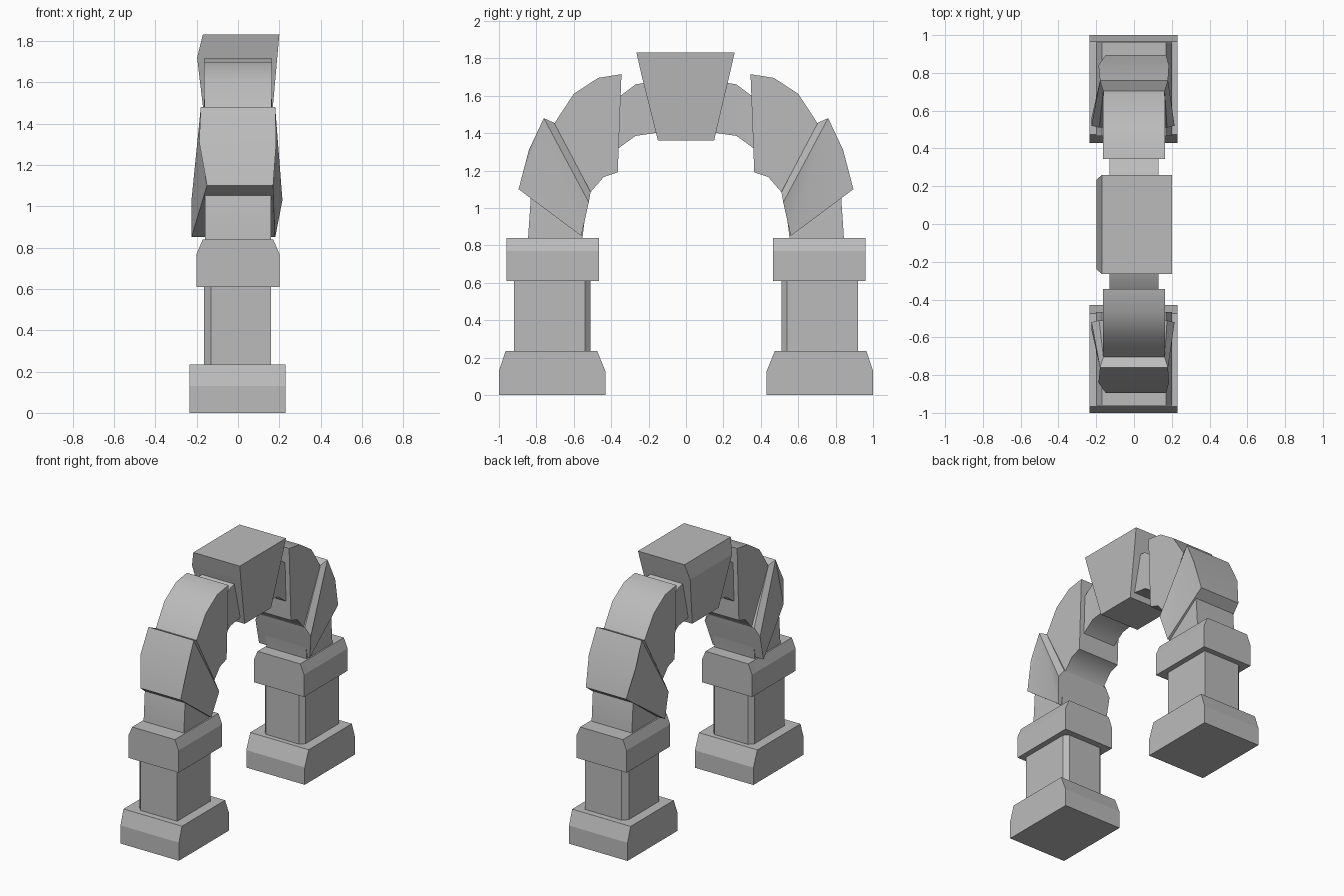
import bpy, bmesh
from math import radians

if "Cube" in bpy.data.objects:
    bpy.data.objects.remove(bpy.data.objects["Cube"])

# dark grey stone
stone = bpy.data.materials.new("stone")
stone.diffuse_color = (.5, .5, .5, 1)
stone.use_nodes = True
stone.node_tree.nodes["Principled BSDF"].inputs["Base Color"].default_value = stone.diffuse_color


def solid(name, loop_a, loop_b, caps=None, smooth=False):
    """Closed solid between two matching 3D loops."""
    bm = bmesh.new()
    a = [bm.verts.new(p) for p in loop_a]
    b = [bm.verts.new(p) for p in loop_b]
    n = len(a)
    for i in range(n):
        j = (i + 1) % n
        bm.faces.new((a[i], a[j], b[j], b[i]))
    for cap in caps or [range(n)]:
        bm.faces.new([a[i] for i in cap])
        bm.faces.new([b[i] for i in reversed(list(cap))])
    bmesh.ops.recalc_face_normals(bm, faces=bm.faces)
    for f in bm.faces:
        f.smooth = smooth
    mesh = bpy.data.meshes.new(name)
    bm.to_mesh(mesh)
    bm.free()
    if smooth:
        mesh.set_sharp_from_angle(angle=radians(32))
    mesh.materials.append(stone)
    bpy.context.collection.objects.link(bpy.data.objects.new(name, mesh))


def side_block(name, pts, s=1, caps=None, smooth=False):
    """Side profile of (y, z, half width[, left half width])."""
    solid(name, [(p[2], p[0] * s, p[1]) for p in pts],
          [(-p[-1], p[0] * s, p[1]) for p in pts], caps, smooth)


for s, tag in ((-1, "front"), (1, "back")):
    # plinth with sloped upper edges
    side_block(tag + "_base", [(p[0], p[1], .23, .235) for p in (
        (.43, 0), (1, 0), (1, .13), (.965, .235), (.475, .235), (.43, .125))], s)

    # pillar with chamfered corners
    shaft = [(.16, .54), (.16, .92), (-.13, .92), (-.165, .885),
             (-.165, .54), (-.135, .51), (.13, .51)]
    solid(tag + "_pillar", [(x, y * s, .22) for x, y in shaft],
          [(x, y * s, .62) for x, y in shaft])

    # capital, chamfered along both sides
    cap = [(-.2, .61), (.2, .61), (.2, .77), (.17, .84), (-.17, .84), (-.2, .77)]
    solid(tag + "_capital", [(x, .465 * s, z) for x, z in cap],
          [(x, .96 * s, z) for x, z in cap])

    # slim inner arch rib
    outer = [(.845, .83, .16), (.83, 1.05, .16), (.77, 1.25, .15),
             (.6, 1.46, .14), (.35, 1.6, .13), (.27, 1.66, .13), (.1, 1.69, .13)]
    inner = [(.555, .83, .16), (.53, 1.03, .16), (.49, 1.16, .15),
             (.42, 1.27, .14), (.36, 1.32, .13), (.27, 1.385, .13), (.1, 1.41, .13)]
    n = len(outer)
    side_block(tag + "_arch_rib", outer + inner[::-1], s,
               [(i, i + 1, 2 * n - 2 - i, 2 * n - 1 - i) for i in range(n - 1)], True)

    # upper arch stone
    side_block(tag + "_upper_stone", [
        (.345, 1.715, .165), (.47, 1.695, .165), (.6, 1.61, .165),
        (.705, 1.45, .162), (.62, 1.15, .162), (.52, 1.04, .162),
        (.51, 1.085, .165), (.44, 1.165, .165), (.365, 1.19, .165)], s, None, True)

    # lower arch stone, wider on the inside, with a bevelled upper edge
    side_block(tag + "_lower_stone", [
        (.76, 1.48, .18), (.84, 1.31, .185, .188), (.895, 1.10, .17, .15),
        (.56, .85, .18, .225), (.52, 1.03, .215, .225),
        (.51, 1.085, .175, .185), (.705, 1.455, .162)], s,
        [(0, 1, 2), (0, 2, 3), (0, 3, 4), (0, 4, 5, 6)], True)

# keystone tapering downwards, with one top edge chamfered
side_block("keystone", [(-.265, 1.83, .2, .17), (.26, 1.83, .2, .17),
                        (.235, 1.72, .19, .198), (.15, 1.36, .158, .155),
                        (-.15, 1.36, .158, .155), (-.24, 1.72, .19, .198)],
           caps=[(0, 1, 2, 5), (5, 2, 3, 4)])
